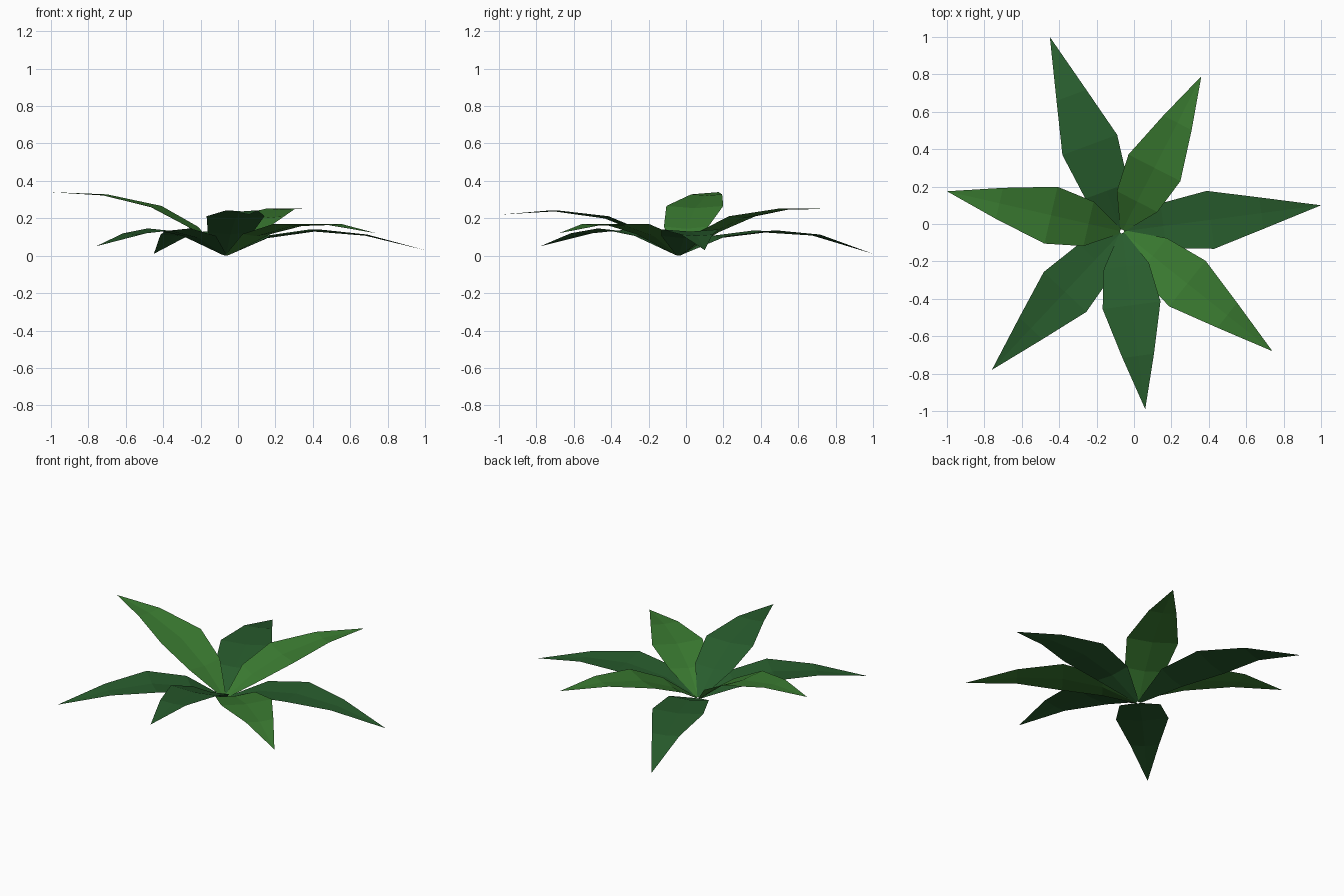
import bpy
from mathutils import Vector

if "Cube" in bpy.data.objects:
    bpy.data.objects.remove(bpy.data.objects["Cube"])


def material(name, color):
    m = bpy.data.materials.new(name)
    m.diffuse_color = color
    m.use_nodes = True
    m.node_tree.nodes["Principled BSDF"].inputs["Base Color"].default_value = m.diffuse_color
    return m


dark = material("dark_green", (0.021, 0.107, 0.026, 1))
light = material("light_green", (0.043, 0.2, 0.031, 1))

CENTRE = Vector((-0.065, -0.04, 0))
HALF_WIDTHS = (0.015, 0.122, 0.156, 0.085)
FOLD = (0.003, 0.012, 0.012, 0.006)   # midrib sits slightly below the edges


def leaf(name, tip, t_mid, heights, mat):
    """Flat-faced leaf: paired strips along a midrib, closing in a point."""
    axis = Vector((tip[0], tip[1], 0)) - CENTRE
    side = Vector((-axis.y, axis.x, 0)).normalized()
    verts, faces = [], []
    stations = (0.01, t_mid * 0.47, t_mid, 0.70)
    for t, z, w, f in zip(stations, heights, HALF_WIDTHS, FOLD):
        p = CENTRE + axis * t
        for s in (1, 0, -1):
            verts.append(p + side * w * s + Vector((0, 0, z + (f if s else -f) / 2)))
    verts.append((tip[0], tip[1], heights[-1]))
    for i in range(3):
        a = i * 3
        for k in (a, a + 1):
            faces.append((k, k + 1, k + 4, k + 3)[::-1])
    faces += [(9, 12, 10), (10, 12, 11)]
    faces[-2:] = [f[::-1] for f in faces[-2:]]
    mesh = bpy.data.meshes.new(name)
    mesh.from_pydata(verts, [], faces)
    # keep every face pointing upwards
    for poly in mesh.polygons:
        if poly.normal.z < 0:
            poly.flip()
    mesh.materials.append(mat)
    ob = bpy.data.objects.new(name, mesh)
    bpy.context.collection.objects.link(ob)


# tip position, widest point along the leaf, heights from base to tip
leaf("back_left_leaf", (-0.45, 1.0), 0.445, (0.003, 0.10, 0.13, 0.11, 0.01), dark)
leaf("back_right_leaf", (0.36, 0.79), 0.41, (0.003, 0.12, 0.205, 0.25, 0.25), light)
leaf("right_leaf", (1.0, 0.10), 0.445, (0.003, 0.10, 0.135, 0.11, 0.03), dark)
leaf("front_right_leaf", (0.74, -0.68), 0.435, (0.003, 0.11, 0.163, 0.167, 0.12), light)
leaf("front_leaf", (0.06, -0.99), 0.415, (0.003, 0.12, 0.205, 0.24, 0.22), dark)
leaf("front_left_leaf", (-0.76, -0.78), 0.437, (0.003, 0.10, 0.14, 0.117, 0.05), dark)
leaf("left_leaf", (-1.0, 0.175), 0.405, (0.003, 0.15, 0.26, 0.325, 0.34), light)
